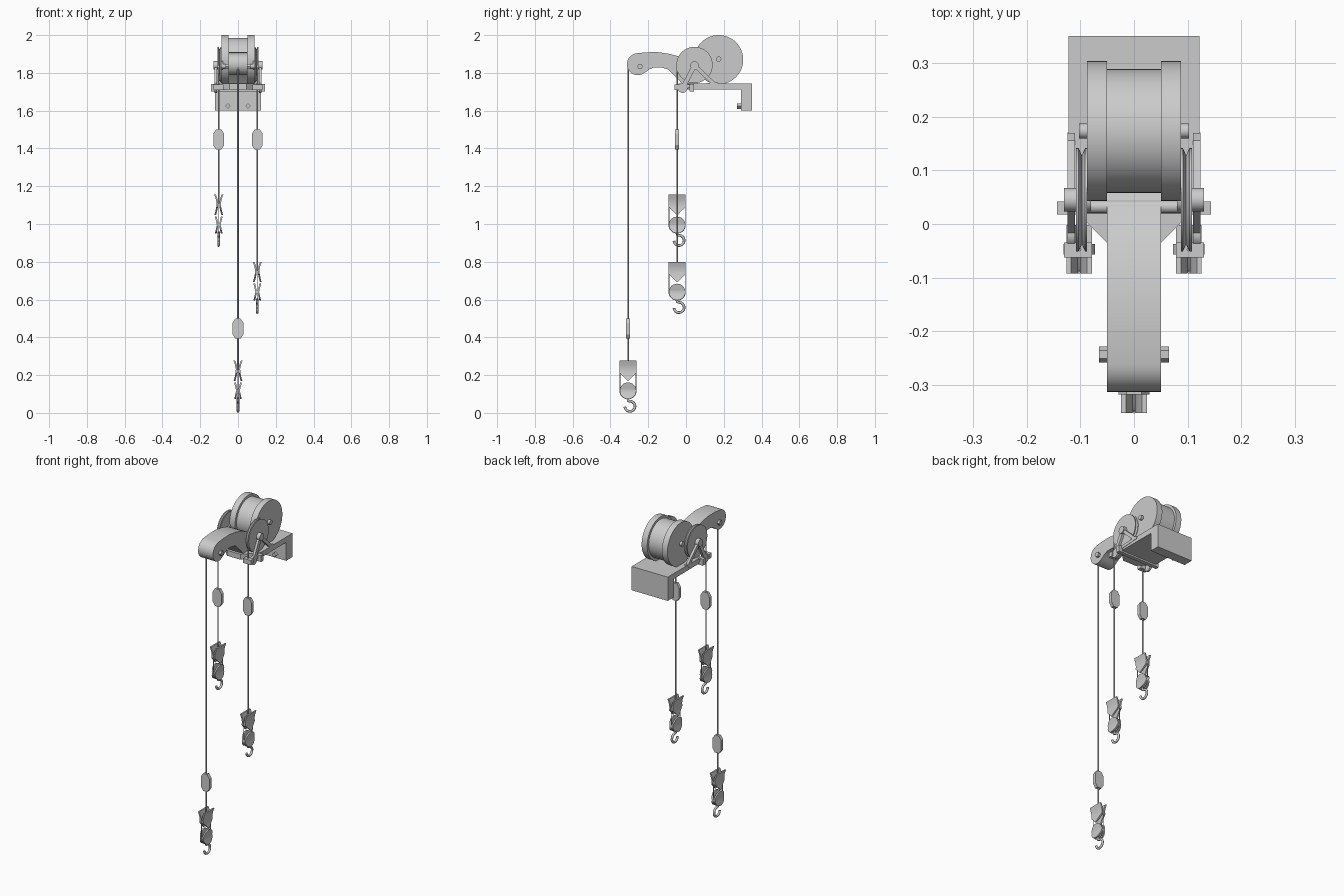
import bpy, bmesh, math
from mathutils import Vector

if "Cube" in bpy.data.objects:
    bpy.data.objects.remove(bpy.data.objects["Cube"])


def finish(name, bm, smooth=True):
    bmesh.ops.remove_doubles(bm, verts=bm.verts, dist=1e-5)
    bmesh.ops.recalc_face_normals(bm, faces=bm.faces)
    me = bpy.data.meshes.new(name)
    bm.to_mesh(me)
    bm.free()
    ob = bpy.data.objects.new(name, me)
    bpy.context.collection.objects.link(ob)
    if smooth:
        bpy.ops.object.select_all(action='DESELECT')
        ob.select_set(True)
        bpy.context.view_layer.objects.active = ob
        bpy.ops.object.shade_smooth_by_angle(angle=math.radians(35))
    return ob


def prism(name, pts, axis, a, b, smooth=True):
    """Extrude a 2D outline along an axis; pts are the other two axes in order."""
    bm = bmesh.new()
    put = {'x': lambda p, t: (t, p[0], p[1]),
           'y': lambda p, t: (p[0], t, p[1]),
           'z': lambda p, t: (p[0], p[1], t)}[axis]
    lo = [bm.verts.new(put(p, a)) for p in pts]
    hi = [bm.verts.new(put(p, b)) for p in pts]
    bm.faces.new(lo)
    bm.faces.new(hi)
    for i in range(len(pts)):
        j = (i + 1) % len(pts)
        bm.faces.new((lo[i], lo[j], hi[j], hi[i]))
    return finish(name, bm, smooth)


def circle(u, v, r, n=32, turn=0.0):
    return [(u + r * math.cos(turn + 2 * math.pi * i / n),
             v + r * math.sin(turn + 2 * math.pi * i / n)) for i in range(n)]


def lathe_x(name, prof, y, z, n=64):
    """Revolve (x, radius) points about an x-directed axle."""
    bm = bmesh.new()
    rings = [[bm.verts.new((x, p[0], p[1])) for p in circle(y, z, r, n)] for x, r in prof]
    for r0, r1 in zip(rings, rings[1:]):
        for i in range(n):
            j = (i + 1) % n
            bm.faces.new((r0[i], r0[j], r1[j], r1[i]))
    bm.faces.new(rings[0])
    bm.faces.new(rings[-1])
    return finish(name, bm)


def tube(name, pts, r, n=8):
    cu = bpy.data.curves.new(name, 'CURVE')
    cu.dimensions = '3D'
    cu.bevel_depth = r
    cu.bevel_resolution = n // 4
    cu.use_fill_caps = True
    sp = cu.splines.new('POLY')
    sp.points.add(len(pts) - 1)
    for q, p in zip(sp.points, pts):
        q.co = (*p, 1)
    ob = bpy.data.objects.new(name, cu)
    bpy.context.collection.objects.link(ob)
    return ob


def rect(u0, v0, u1, v1):
    return [(u0, v0), (u1, v0), (u1, v1), (u0, v1)]


def bar(name, p, q, w, a, b):
    """Flat bar in the yz plane between two points."""
    d = (Vector(q) - Vector(p)).normalized() * w
    n = Vector((-d.y, d.x))
    p, q = Vector(p), Vector(q)
    return prism(name, [p + n, q + n, q - n, p - n], 'x', a, b)


# Base plate with tapered nose, and rear mounting block
half = [(0.122, 0.35), (0.122, 0.05), (0.105, 0.02), (0.085, 0.0), (0.045, -0.04)]
prism('base_plate', half + [(-x, y) for x, y in reversed(half)], 'z', 1.712, 1.745, False)
prism('mounting_block', rect(0.29, 1.60, 0.35, 1.745), 'x', -0.122, 0.122, False)
for s in (-1, 1):
    prism('mounting_bolt', circle(s * 0.053, 1.624, 0.014, 4), 'y', 0.27, 0.29, False)

# Main drum with two flanges and axle
lathe_x('drum', [(-0.087, 0.13), (-0.05, 0.13), (-0.05, 0.115), (0.05, 0.115),
                 (0.05, 0.13), (0.087, 0.13)], 0.173, 1.87)
prism('drum_axle', circle(0.173, 1.873, 0.014, 16), 'x', -0.102, 0.102)

# Boom arm: rounded nose, arched neck, foot on the plate
nose = [(-0.255 + 0.058 * math.cos(math.radians(a)), 1.846 + 0.058 * math.sin(math.radians(a)))
        for a in range(95, 296, 12)]
arm = nose + [(-0.215, 1.803), (-0.195, 1.818), (-0.17, 1.829), (-0.13, 1.829), (-0.095, 1.818),
              (-0.065, 1.79), (-0.04, 1.765), (-0.02, 1.74), (0.06, 1.74), (0.06, 1.82),
              (0.02, 1.86), (-0.03, 1.885), (-0.09, 1.901), (-0.15, 1.91), (-0.21, 1.909)]
prism('boom_arm', arm, 'x', -0.05, 0.05)
prism('boom_bolt', circle(-0.243, 1.834, 0.015, 6), 'x', -0.065, 0.065, False)

# Cross rods
prism('cross_rod', circle(0.032, 1.835, 0.012, 16), 'x', -0.1, 0.1)
prism('lower_rod', rect(0.018, 1.702, 0.042, 1.74), 'x', -0.143, 0.143, False)

# Side pulleys, brackets and rope guides, mirrored
for s in (-1, 1):
    prof = [(0.087, 0.096), (0.091, 0.096), (0.097, 0.083), (0.103, 0.096), (0.108, 0.096)]
    lathe_x('side_pulley', [(s * x, r) for x, r in prof], 0.045, 1.842)
    prism('pulley_axle', circle(0.045, 1.84, 0.022, 24), 'x', s * 0.08, s * 0.13)
    a, b = s * 0.11, s * 0.124
    bar('bracket_front_leg', (0.045, 1.84), (-0.018, 1.718), 0.012, a, b)
    bar('bracket_rear_leg', (0.045, 1.84), (0.155, 1.735), 0.010, a, b)
    bar('bracket_foot', (-0.02, 1.728), (0.17, 1.74), 0.009, a, b)
    prism('guide_eye', circle(-0.018, 1.72, 0.026, 20), 'x', a, b)
    prism('rope_guide', rect(-0.062, 1.71, -0.034, 1.738), 'x', s * 0.078, s * 0.13, False)


def hook_line(x, y, z_start, z_tag, z_top):
    """Rope, tag plate, split pulley block and hook; z_top is the block top."""
    tube('rope', [(x, y, z_start), (x, y, z_top - 0.05)], 0.004)
    tag = [(-0.014, -0.053), (0.014, -0.053), (0.029, -0.03), (0.029, 0.03),
           (0.014, 0.053), (-0.014, 0.053), (-0.029, 0.03), (-0.029, -0.03)]
    prism('rope_tag', [(x + u, z_tag + v) for u, v in tag], 'y', y - 0.01, y + 0.01, False)
    # Flared cheek plates: pentagon above, disc below
    rows = [(0.0, 0.045, 0.024), (-0.022, 0.045, 0.016), (-0.045, 0.045, 0.0115),
            (-0.065, 0.045, 0.013), (-0.085, 0.024, 0.017), (-0.108, 0.002, 0.023)]
    disc = [(-0.16 + 0.044 * math.cos(math.pi * i / 12),
             max(0.044 * math.sin(math.pi * i / 12), 0.001)) for i in range(13)]
    disc = [(z, w, 0.01 + 0.01 * abs((z + 0.16) / 0.044)) for z, w in disc]
    for name, data in (('upper_cheek', rows), ('lower_cheek', disc)):
        for s in (-1, 1):
            bm = bmesh.new()
            rings = []
            for z, w, o in data:
                rings.append([bm.verts.new((x + s * u, y + v, z_top + z)) for u, v in
                              ((o, -w), (o, w), (o - 0.009, w), (o - 0.009, -w))])
            for r0, r1 in zip(rings, rings[1:]):
                for i in range(4):
                    bm.faces.new((r0[i], r0[(i + 1) % 4], r1[(i + 1) % 4], r1[i]))
            bm.faces.new(rings[0])
            bm.faces.new(rings[-1])
            finish(name, bm)
    # Inner rope loop running around the lower disc
    loop = [(x, y - 0.043, z_top - 0.05)]
    loop += [(x, y + 0.043 * math.cos(t), z_top - 0.16 + 0.043 * math.sin(t))
             for t in [math.pi + math.pi * i / 16 for i in range(17)]]
    loop.append((x, y + 0.043, z_top - 0.05))
    tube('block_rope', loop, 0.0025)
    # Hook with shank
    hook = [(x, y, z_top - 0.195), (x, y, z_top - 0.212)]
    for d in range(95, -176, -15):
        t = math.radians(d)
        hook.append((x, y + 0.01 + 0.027 * math.cos(t), z_top - 0.242 + 0.027 * math.sin(t)))
    tube('hook', hook, 0.007)


hook_line(-0.102, -0.047, 1.84, 1.447, 1.155)
hook_line(0.102, -0.047, 1.84, 1.447, 0.80)
hook_line(0.0, -0.307, 1.83, 0.446, 0.277)
